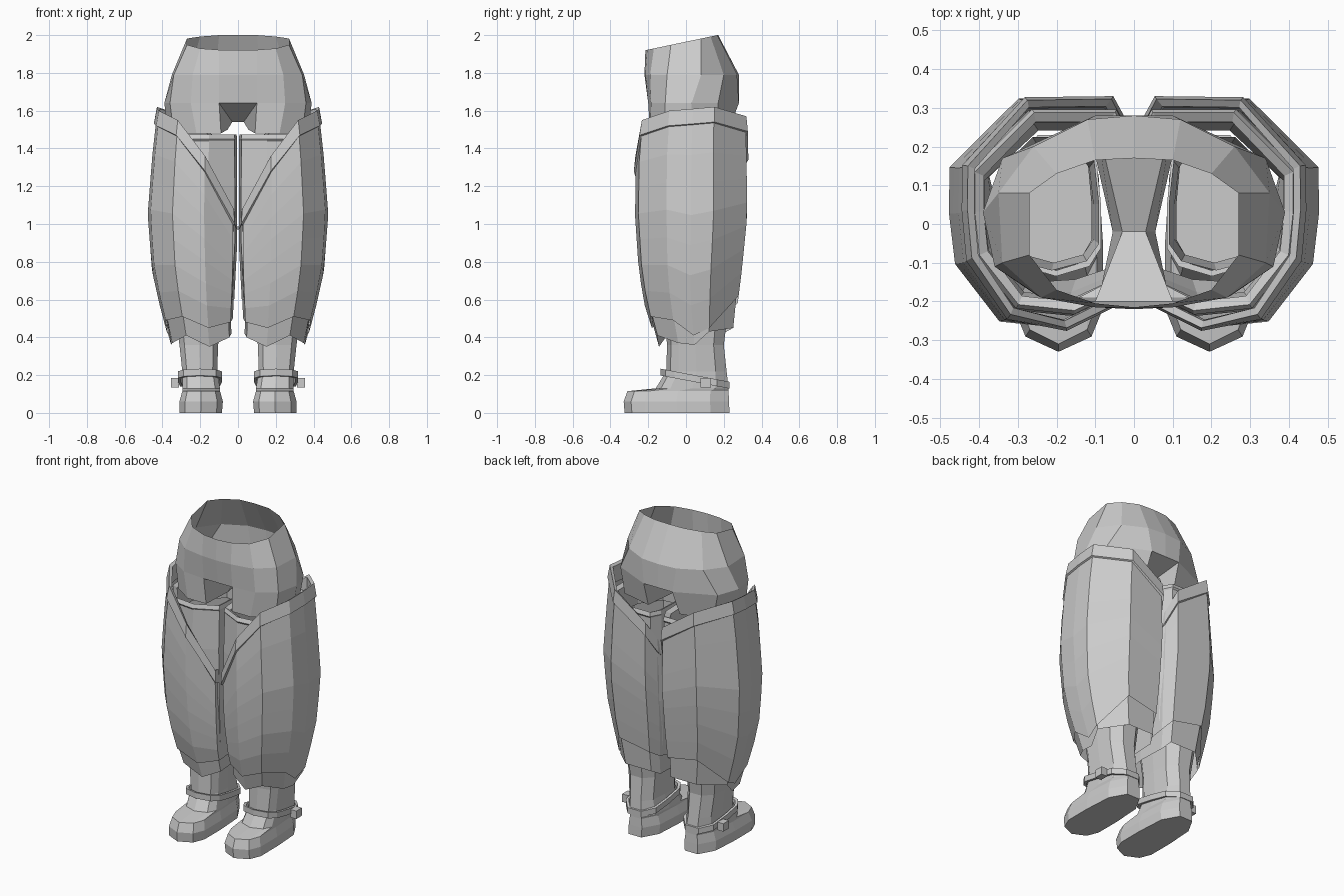
import bpy
import bmesh
from mathutils import Vector

cube = bpy.data.objects.get("Cube")
if cube:
    bpy.data.objects.remove(cube, do_unlink=True)

grey = bpy.data.materials.new("plain_grey")
grey.use_nodes = True
grey.diffuse_color = (0.6, 0.6, 0.6, 1)
bsdf = grey.node_tree.nodes["Principled BSDF"]
bsdf.inputs["Base Color"].default_value = (0.6, 0.6, 0.6, 1)
bsdf.inputs["Roughness"].default_value = 0.8


def loft(bm, rows, closed=True, cap_first=False):
    """Skin rows of points with quads."""
    grid = [[bm.verts.new(p) for p in row] for row in rows]
    n = len(grid[0])
    for a, b in zip(grid, grid[1:]):
        for i in range(n if closed else n - 1):
            j = (i + 1) % n
            bm.faces.new((a[i], a[j], b[j], b[i]))
    if cap_first:
        bm.faces.new(grid[0])


def finish(name, bm):
    """Weld the mesh and mirror it to the other leg."""
    bmesh.ops.remove_doubles(bm, verts=bm.verts, dist=0.0005)
    bmesh.ops.recalc_face_normals(bm, faces=bm.faces)
    me = bpy.data.meshes.new(name)
    bm.to_mesh(me)
    bm.free()
    me.materials.append(grey)
    ob = bpy.data.objects.new(name, me)
    bpy.context.collection.objects.link(ob)
    mirror = ob.modifiers.new("Mirror", 'MIRROR')
    mirror.use_clip = True
    mirror.merge_threshold = 0.0008
    return ob


def box_at(table, z):
    """Interpolate the x0, x1, y0, y1 limits at a height (table runs downwards)."""
    z = max(min(z, table[0][0]), table[-1][0])
    for a, b in zip(table, table[1:]):
        if a[0] >= z >= b[0]:
            t = (a[0] - z) / (a[0] - b[0])
            return [p + (q - p) * t for p, q in zip(a[1:], b[1:])]


def place(table, u, v, z, out=0.0, inner=None):
    x0, x1, y0, y1 = box_at(table, z)
    x0 = x0 - out if inner is None else inner
    x1, y0, y1 = x1 + out, y0 - out, y1 + out
    return Vector((max(x0 + (x1 - x0) * u, 0.003), y0 + (y1 - y0) * v, z))


# Baggy leg silhouette: z, x0, x1, y0, y1
LEG = [(1.62, .02, .425, -.24, .315), (1.35, .018, .455, -.265, .32),
       (1.05, .012, .478, -.27, .325), (.75, .015, .455, -.25, .295),
       (.55, .025, .41, -.215, .27), (.33, .035, .35, -.14, .235)]

# Leg columns: u, v, top edge, hem, cuff
COLS = [(0, .45, 1.05, .50, .42), (.03, .13, 1.08, .48, .40),
        (.36, 0, 1.36, .45, .35), (.72, .03, 1.55, .51, .41),
        (.97, .28, 1.60, .49, .37), (1, .50, 1.61, .41, .36),
        (1, .70, 1.62, .45, .43), (.62, 1, 1.57, .62, .45),
        (.10, 1, 1.42, .58, .45), (.02, .88, 1.30, .54, .42)]

# Baggy outer legs with a raised band around the sloping top edge
bm = bmesh.new()
rows = [[place(LEG, u, v, t - .12, -.02) for u, v, t, h, c in COLS],
        [place(LEG, u, v, t - .01, -.015) for u, v, t, h, c in COLS],
        [place(LEG, u, v, t, .004) for u, v, t, h, c in COLS],
        [place(LEG, u, v, t - .08, .01) for u, v, t, h, c in COLS],
        [place(LEG, u, v, t - .085, 0) for u, v, t, h, c in COLS]]
LEVELS = 7
for k in range(1, LEVELS + 1):
    f = k / LEVELS
    rows.append([place(LEG, u, v, (t - .085) * (1 - f) + h * f) for u, v, t, h, c in COLS])
loft(bm, rows)
finish("baggy_leg", bm)

# Jagged cuffs below the hems
bm = bmesh.new()
loft(bm, [[place(LEG, u, v, .66, -.02) for u, v, t, h, c in COLS],
          [place(LEG, u, v, h + .02, -.012) for u, v, t, h, c in COLS],
          [place(LEG, u, v, c, -.004) for u, v, t, h, c in COLS]])
finish("jagged_cuff", bm)

# Inner trouser legs with a flat rim
bm = bmesh.new()
rows = []
for z, out, inner in [(1.30, -.06, .035), (1.46, -.055, .035), (1.475, -.03, .008),
                      (1.45, -.022, .004), (1.44, -.03, .006), (1.2, -.03, .004),
                      (.9, -.03, .004), (.6, -.035, .02)]:
    rows.append([place(LEG, c[0], c[1], z, out, inner) for c in COLS])
loft(bm, rows)
finish("inner_trouser_leg", bm)

# Hip shell, half outline from front centre to back centre
TOP = [(0, -.215), (.1, -.205), (.2, -.17), (.27, -.08),
       (.27, .08), (.2, .13), (.1, .165), (0, .17)]
MID = [(0, -.22), (.1, -.215), (.24, -.19), (.34, -.10),
       (.35, .08), (.26, .20), (.12, .27), (0, .28)]
HIP = [(0, -.2), (.1, -.2), (.25, -.185), (.36, -.11),
       (.39, .03), (.34, .17), (.1, .28), (0, .28)]
HEM = [(.09, -.19), (.22, -.19), (.34, -.11), (.37, .02), (.31, .17), (.11, .22)]
bm = bmesh.new()
hip = [(x, y, 1.64) for x, y in HIP]
loft(bm, [[(x, y, 1.92 + (y + .215) * .21) for x, y in TOP],
          [(x, y, 1.79) for x, y in MID], hip], closed=False)
# Short legs below the hips and the narrow strip between them
bridge = (.03, -.02, 1.54)
loft(bm, [hip[1:7] + [bridge],
          [(x, y, 1.48) for x, y in HEM] + [(.055, -.02, 1.50)]])
loft(bm, [[hip[0], hip[1]], [(0, -.02, 1.54), bridge], [hip[7], hip[6]]], closed=False)
finish("hip_shell", bm)

# Boots: foot and shaft lofted from the sole upwards
FOOT = [(.5, 0), (.87, .07), (1, .2), (1, .5), (.95, .82), (.7, 1),
        (.3, 1), (.05, .82), (0, .5), (0, .2), (.13, .07)]
BOOT = [(0, .085, .31, -.325, .23), (.06, .08, .31, -.33, .228),
        (.115, .095, .295, -.31, .225), (.13, .095, .295, -.16, .225),
        (.22, .11, .295, -.105, .215), (.36, .105, .31, -.10, .20),
        (.55, .09, .335, -.12, .225)]
bm = bmesh.new()
loft(bm, [[(x0 + (x1 - x0) * u, y0 + (y1 - y0) * v, z) for u, v in FOOT]
          for z, x0, x1, y0, y1 in BOOT], cap_first=True)
finish("boot", bm)

# Tilted ankle straps
bm = bmesh.new()
rows = []
for out, dz in [(0, .018), (.015, .018), (.015, -.018), (0, -.018), (0, .018)]:
    ring = []
    for u, v in FOOT:
        y = -.12 - out + (.335 + 2 * out) * v
        ring.append((.1 - out + (.203 + 2 * out) * u, y, .215 - (y + .13) * .19 + dz))
    rows.append(ring)
loft(bm, rows)
finish("ankle_strap", bm)

# Strap buckles on the outer side
bm = bmesh.new()
bmesh.ops.create_cube(bm, size=1)
for vert in bm.verts:
    vert.co = Vector((.333 + vert.co.x * .042, .105 + vert.co.y * .055, .16 + vert.co.z * .05))
finish("strap_buckle", bm)
